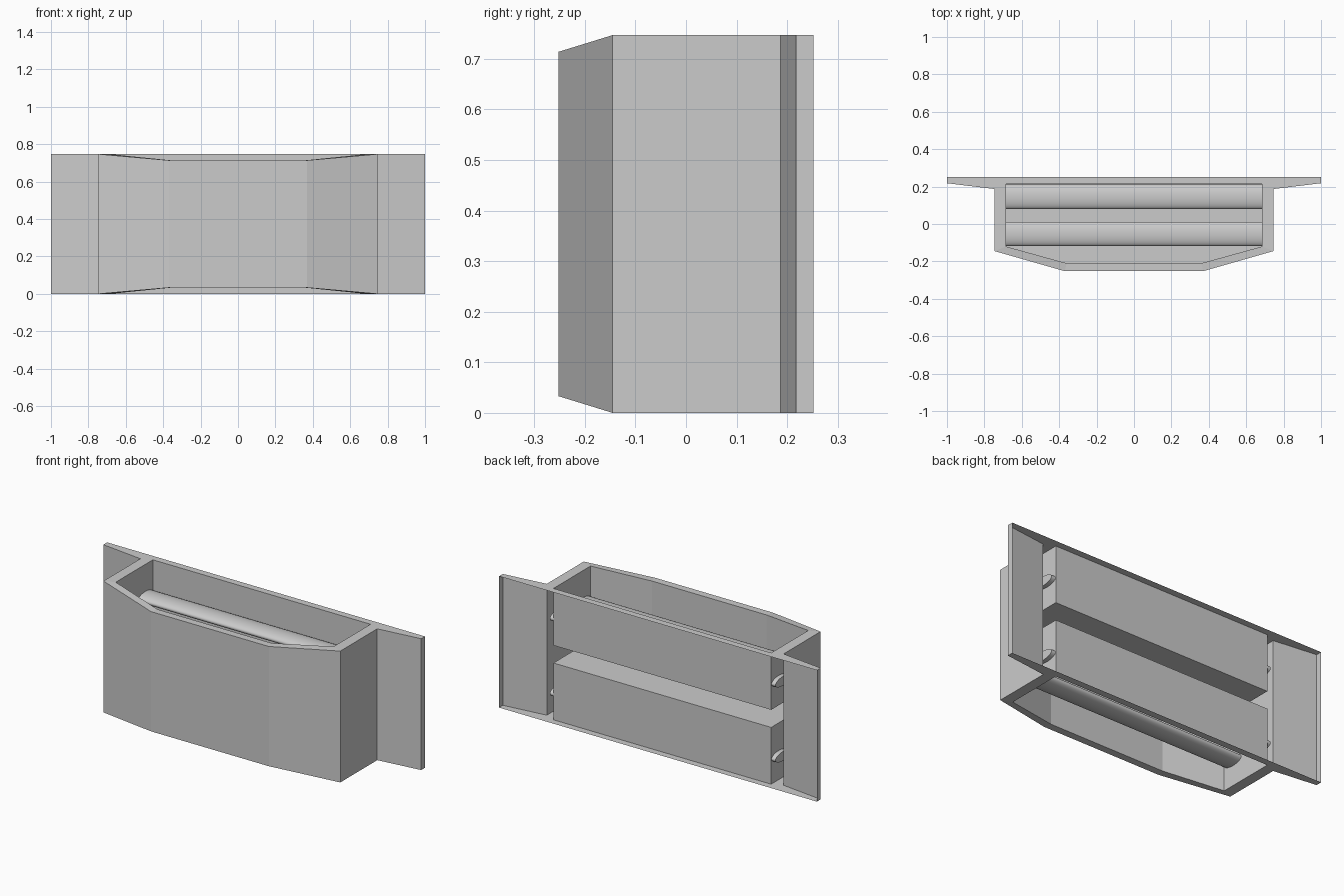
import bpy, bmesh, math

if "Cube" in bpy.data.objects:
    bpy.data.objects.remove(bpy.data.objects["Cube"])

H = 0.747                                   # overall height
BACK, FRONT, SHOULDER, DROP = 0.252, -0.252, -0.145, 0.033


def inset(y):
    # how far the rim slopes in from the end plane toward the front
    return DROP * min(1.0, max(0.0, (SHOULDER - y) / 0.065))


def mirrored(half):
    return half + [(-x, y) for x, y in reversed(half)]


outer = mirrored([(1, BACK), (1, .218), (.745, .187), (.745, SHOULDER), (.37, FRONT)])
inner = mirrored([(.685, .213), (.685, -.12), (.36, -.21)])


def finish(name, bm):
    bmesh.ops.remove_doubles(bm, verts=bm.verts, dist=1e-5)
    bmesh.ops.recalc_face_normals(bm, faces=bm.faces)
    me = bpy.data.meshes.new(name)
    bm.to_mesh(me)
    bm.free()
    ob = bpy.data.objects.new(name, me)
    bpy.context.collection.objects.link(ob)
    return ob


def face(bm, pts):
    bm.faces.new([bm.verts.new(p) for p in pts])


bm = bmesh.new()

# outer wall with side flanges, open at the back
for (x0, y0), (x1, y1) in zip(outer, outer[1:]):
    face(bm, [(x0, y0, inset(y0)), (x1, y1, inset(y1)),
              (x1, y1, H - inset(y1)), (x0, y0, H - inset(y0))])

# rims and blind wells at both ends
rim_side = [
    [(1, BACK), (1, .218), (.745, .187), (.745, BACK)],
    [(.745, BACK), (.745, .187), (.685, .213)],
    [(.745, .187), (.745, SHOULDER), (.685, -.12), (.685, .213)],
    [(.745, SHOULDER), (.37, FRONT), (.36, -.21), (.685, -.12)],
]
rim_middle = [
    [(.745, BACK), (.685, .213), (-.685, .213), (-.745, BACK)],
    [(.37, FRONT), (-.37, FRONT), (-.36, -.21), (.36, -.21)],
]
rim = rim_side + [[(-x, y) for x, y in f] for f in rim_side] + rim_middle
for base, sign, floor in ((0, 1, 0.323), (H, -1, 0.423)):
    def end(p):
        return (p[0], p[1], base + sign * inset(p[1]))
    for f in rim:
        face(bm, [end(p) for p in f])
    for a, b in zip(inner, inner[1:] + inner[:1]):
        face(bm, [end(a), end(b), (*b, floor), (*a, floor)])
    face(bm, [(*p, floor) for p in inner])
finish("housing", bm)

# two flattened tubes in each well, their ends passing through the side walls
for level, z in (("lower", 0.14), ("upper", 0.567)):
    for place, y in (("back", 0.145), ("front", -0.053)):
        bpy.ops.mesh.primitive_cylinder_add(vertices=32, radius=0.065, depth=1.42,
                                            location=(0, y, z),
                                            rotation=(0, math.pi / 2, 0))
        tube = bpy.context.object
        tube.name = f"{level}_{place}_tube"
        tube.scale.x = 0.4                  # local x points along world z
        bpy.ops.object.transform_apply(location=False, rotation=True, scale=True)
        bpy.ops.object.shade_smooth_by_angle(angle=math.radians(35))
